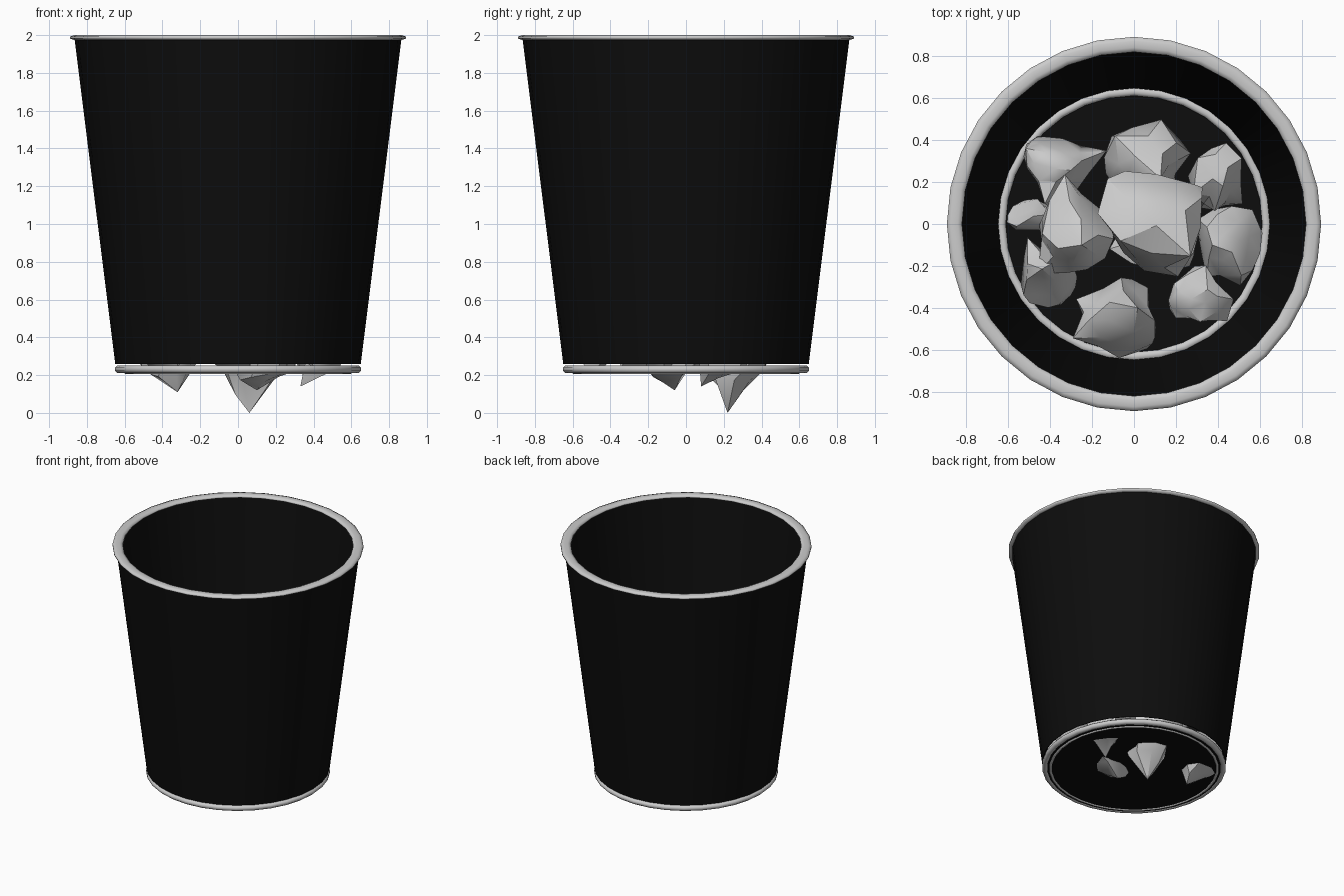
import bpy, bmesh, math, random
from mathutils import Vector, Euler

if "Cube" in bpy.data.objects:
    bpy.data.objects.remove(bpy.data.objects["Cube"])

random.seed(7)
SIDES = 32


def material(name, v):
    m = bpy.data.materials.new(name)
    m.diffuse_color = (v, v, v, 1)
    m.use_nodes = True
    m.node_tree.nodes["Principled BSDF"].inputs["Base Color"].default_value = m.diffuse_color
    return m


BLACK = material("black_mesh", 0.004)
METAL = material("grey_metal", 0.6)
PAPER = material("white_paper", 0.6)


def finish(name, bm, mat, angle):
    me = bpy.data.meshes.new(name)
    bm.to_mesh(me)
    bm.free()
    ob = bpy.data.objects.new(name, me)
    bpy.context.collection.objects.link(ob)
    me.materials.append(mat)
    bpy.ops.object.select_all(action='DESELECT')
    ob.select_set(True)
    bpy.context.view_layer.objects.active = ob
    bpy.ops.object.shade_smooth_by_angle(angle=math.radians(angle))
    return ob


def lathe(name, profile, mat, angle=50):
    """Turn a closed loop of (radius, z) points about the z axis."""
    bm = bmesh.new()
    rings = [[bm.verts.new((r * math.cos(2 * math.pi * i / SIDES),
                            r * math.sin(2 * math.pi * i / SIDES), z))
              for i in range(SIDES)] for r, z in profile]
    for k, a in enumerate(rings):
        b = rings[(k + 1) % len(rings)]
        for i in range(SIDES):
            j = (i + 1) % SIDES
            bm.faces.new((a[i], a[j], b[j], b[i]))
    bmesh.ops.recalc_face_normals(bm, faces=bm.faces)
    return finish(name, bm, mat, angle)


def tube(name, r, width, z, height, mat):
    """Flattened ring with a rounded section."""
    pts = [(r + width / 2 * math.cos(t), z + height / 2 * math.sin(t))
           for t in [math.pi * (k + 0.5) / 4 for k in range(8)]]
    return lathe(name, pts, mat, 80)


# wall: thin tapered shell
lathe("basket_wall", [(0.65, 0.26), (0.866, 1.985), (0.861, 1.985), (0.645, 0.26)], BLACK)

# rims
tube("top_rim", 0.853, 0.078, 1.987, 0.028, METAL)
tube("bottom_rim", 0.63, 0.046, 0.231, 0.042, METAL)
tube("floor_rim", 0.592, 0.02, 0.212, 0.014, METAL)

# floor disc
bm = bmesh.new()
bmesh.ops.create_cone(bm, cap_ends=True, segments=SIDES, radius1=0.615,
                      radius2=0.615, depth=0.008)
bmesh.ops.translate(bm, verts=bm.verts, vec=(0, 0, 0.216))
finish("basket_floor", bm, BLACK, 30)


def paper(i, centre, size, tip=None):
    """Crumpled ball; an optional tip pokes down through the floor."""
    random.seed(i * 7 + 3)
    bm = bmesh.new()
    bmesh.ops.create_icosphere(bm, subdivisions=2, radius=1)
    turn = Euler([random.uniform(0, 6.28) for _ in range(3)]).to_matrix()
    # cut flat facets, then pull a few corners out
    planes = [(Vector([random.gauss(0, 1) for _ in range(3)]).normalized(),
               random.uniform(0.5, 0.8)) for _ in range(9)]
    for v in bm.verts:
        p = turn @ v.co
        for n, d in planes:
            over = p.dot(n) - d
            if over > 0:
                p -= n * over
        if random.random() < 0.22:
            p *= random.uniform(1.15, 1.4)
        p = Vector((p.x * size[0], p.y * size[1], p.z * size[2])) + Vector(centre)
        p.z = max(p.z, 0.222)
        r = math.hypot(p.x, p.y)
        if r > 0.64:
            p.x, p.y = p.x * 0.64 / r, p.y * 0.64 / r
        v.co = p
    if tip:
        t = Vector(tip)
        for v in bm.verts:
            if v.co.z < 0.26:
                d = (v.co.xy - t.xy).length
                v.co.z = 0.22 - (0.22 - t.z) * max(0, 1 - d / 0.17)
        min(bm.verts, key=lambda v: (v.co - t).length).co = t
    finish(f"paper_ball_{i}", bm, PAPER, 32)


# paper heap: lower layer, then upper layer
BALLS = [
    ((0.04, 0.27, 0.38), (0.24, 0.20, 0.24), (0.06, 0.22, 0.0)),
    ((-0.38, 0.28, 0.38), (0.20, 0.17, 0.20), (-0.32, 0.2, 0.11)),
    ((0.40, 0.22, 0.42), (0.13, 0.22, 0.22), (0.33, 0.08, 0.14)),
    ((0.14, -0.05, 0.38), (0.22, 0.2, 0.22), (0.1, -0.06, 0.12)),
    ((0.43, -0.10, 0.42), (0.18, 0.19, 0.2), None),
    ((-0.42, -0.26, 0.38), (0.17, 0.17, 0.2), None),
    ((0.28, -0.35, 0.38), (0.15, 0.15, 0.18), None),
    ((-0.46, 0.04, 0.36), (0.17, 0.1, 0.15), None),
    ((-0.06, -0.41, 0.46), (0.27, 0.19, 0.22), None),
    ((-0.27, -0.02, 0.56), (0.2, 0.22, 0.2), None),
    ((0.09, 0.04, 0.72), (0.26, 0.27, 0.24), None),
]
for i, (c, s, tip) in enumerate(BALLS):
    paper(i, c, s, tip)
